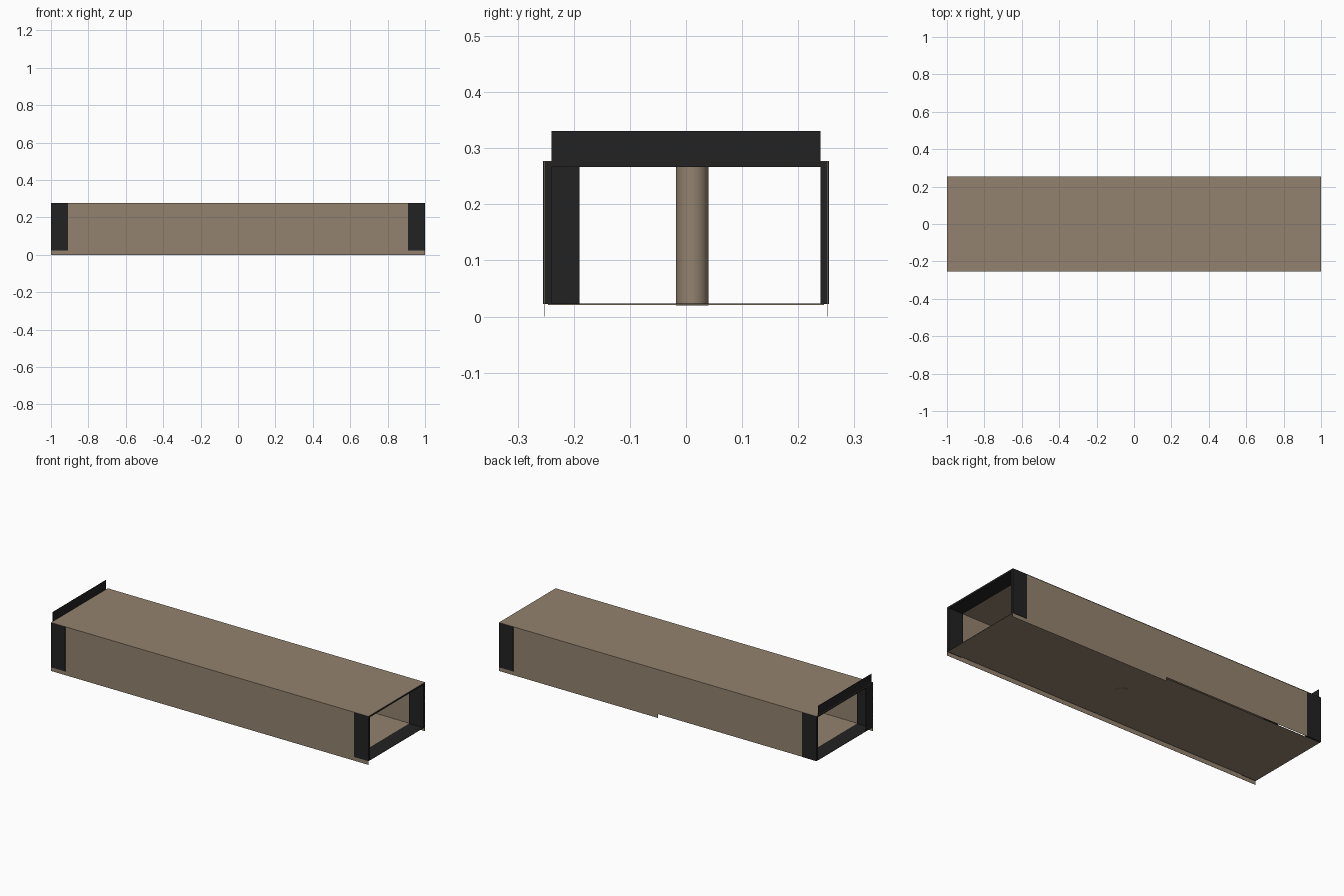
import bpy

if "Cube" in bpy.data.objects:
    bpy.data.objects.remove(bpy.data.objects["Cube"], do_unlink=True)


def material(name, colour):
    m = bpy.data.materials.new(name)
    m.use_nodes = True
    m.diffuse_color = (*colour, 1)
    m.node_tree.nodes["Principled BSDF"].inputs["Base Color"].default_value = (*colour, 1)
    return m


brown = material("cardboard brown", (0.29, 0.225, 0.157))
black = material("matte black", (0.016, 0.016, 0.016))


def box(name, x, y, z, mat):
    """Box between (min, max) limits on each axis."""
    lims = (x, y, z)
    bpy.ops.mesh.primitive_cube_add(size=1, location=[(a + b) / 2 for a, b in lims])
    ob = bpy.context.object
    ob.name = name
    ob.scale = [b - a for a, b in lims]
    bpy.ops.object.transform_apply(location=False, rotation=False, scale=True)
    ob.data.materials.append(mat)
    return ob


FLOOR, TOP, HALF = 0.022, 0.277, 0.255
STRIP = 0.91    # inner end of the end frames
T = 0.001       # sheet thickness

# Thin sheet panels of the tunnel
box("top_panel", (-1, 1), (-HALF, HALF), (TOP - T, TOP), brown)
box("floor_panel", (-1, 1), (-0.246, 0.246), (FLOOR - T, FLOOR), brown)
box("front_wall", (-1, 1), (-0.253, -0.252), (0, TOP - T), brown)
box("back_wall", (-1, 1), (0.252, 0.253), (FLOOR, TOP - T), brown)
box("back_wall_skirt", (0, 1), (0.252, 0.253), (0, FLOOR), brown)

# Black frame lining each open end
for side, end in ((-1, "right"), (1, "left")):
    span = sorted((side * STRIP, side))
    for s, face in ((-1, "front"), (1, "back")):
        box(f"{end}_{face}_corner", span, sorted((s * 0.24, s * HALF)),
            (FLOOR, TOP - T), black)
    box(f"{end}_ceiling_strip", span, (-0.24, 0.24), (0.267, TOP - T), black)
    box(f"{end}_floor_strip", span, (-0.24, 0.24), (FLOOR, FLOOR + T), black)

# Open flaps at one end
box("upper_flap", (-1, -1 + T), (-0.24, 0.24), (0.267, 0.331), black)
box("side_flap", (-1, -1 + T), (-0.24, -0.19), (FLOOR, 0.267), black)

# Round post between floor and top
z0, z1 = FLOOR - 0.002, TOP - T
bpy.ops.mesh.primitive_cylinder_add(vertices=32, radius=0.029, depth=z1 - z0,
                                    location=(0.09, 0.011, (z0 + z1) / 2))
post = bpy.context.object
post.name = "centre_post"
post.data.materials.append(brown)
bpy.ops.object.shade_smooth_by_angle()
